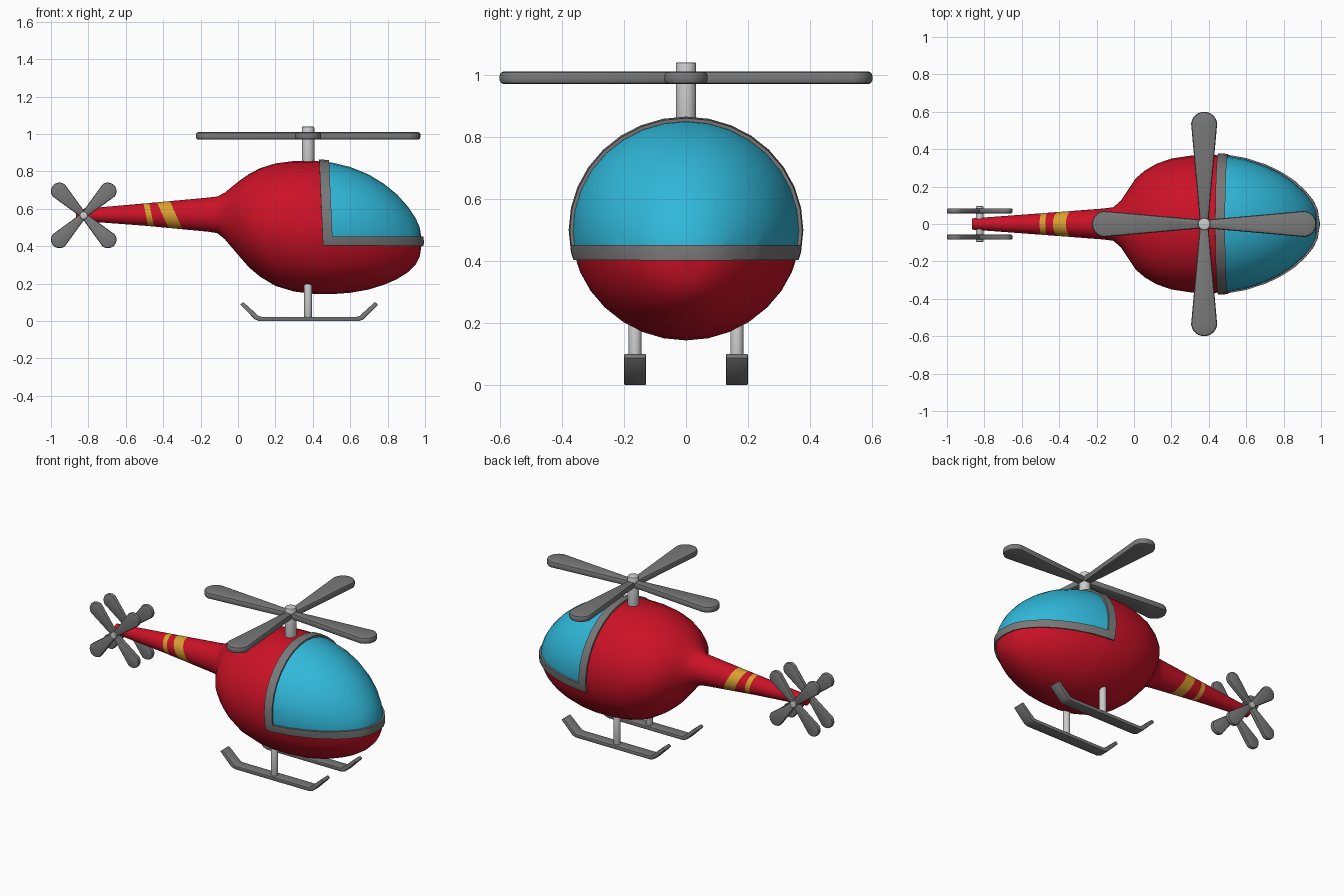
import bpy, bmesh, math
from mathutils import Vector, Matrix

if "Cube" in bpy.data.objects:
    bpy.data.objects.remove(bpy.data.objects["Cube"])


def material(name, rgb):
    m = bpy.data.materials.new(name)
    m.diffuse_color = (*rgb, 1)
    m.use_nodes = True
    m.node_tree.nodes["Principled BSDF"].inputs["Base Color"].default_value = m.diffuse_color
    return m


RED = material("red paint", (0.60, 0.006, 0.02))
BLUE = material("blue glass", (0.03, 0.48, 0.70))
YELLOW = material("yellow stripe", (0.70, 0.35, 0.03))
GREY = material("dark grey", (0.19, 0.19, 0.19))
SILVER = material("light grey", (0.60, 0.60, 0.60))


def finish(name, bm, mats, angle=35):
    me = bpy.data.meshes.new(name)
    bm.to_mesh(me)
    bm.free()
    for m in mats:
        me.materials.append(m)
    me.shade_smooth()
    me.set_sharp_from_angle(angle=math.radians(angle))
    ob = bpy.data.objects.new(name, me)
    bpy.context.collection.objects.link(ob)
    return ob


def soften(bm, width):
    bm.normal_update()
    edges = [e for e in bm.edges if e.calc_face_angle(0) > 0.6]
    bmesh.ops.bevel(bm, geom=edges, offset=width, segments=2, profile=0.5,
                    affect='EDGES', clamp_overlap=True)


def prism(outline, thick):
    """Slab with the outline in XY, centred on z = 0."""
    bm = bmesh.new()
    f = bm.faces.new([bm.verts.new((x, y, -thick / 2)) for x, y in outline])
    new = bmesh.ops.extrude_face_region(bm, geom=[f], use_keep_orig=True)["geom"]
    bmesh.ops.translate(bm, vec=(0, 0, thick),
                        verts=[v for v in new if isinstance(v, bmesh.types.BMVert)])
    bmesh.ops.recalc_face_normals(bm, faces=bm.faces)
    return bm


def rotor(name, length, root, tip, thick, bevel, turn, place):
    """Four paddle blades around z, then moved by a matrix."""
    arc = [math.radians(a) for a in range(-84, 85, 14)]
    outline = [(0, -root)] + [(length - tip + tip * math.cos(a), tip * math.sin(a))
                              for a in arc] + [(0, root)]
    total = bmesh.new()
    for i in range(4):
        bm = prism(outline, thick)
        soften(bm, bevel)
        bm.transform(place @ Matrix.Rotation(turn + i * math.pi / 2, 4, 'Z'))
        tmp = bpy.data.meshes.new("tmp")
        bm.to_mesh(tmp)
        bm.free()
        total.from_mesh(tmp)
        bpy.data.meshes.remove(tmp)
    return finish(name, total, [GREY])


def rod(name, r, depth, place, mat):
    bm = bmesh.new()
    bmesh.ops.create_cone(bm, cap_ends=True, segments=24, radius1=r, radius2=r, depth=depth)
    soften(bm, r * 0.2)
    bm.transform(place)
    return finish(name, bm, [mat])


# Fuselage and tail boom: rings of (x, top z, bottom z, half width)
RINGS = [(-.865, .597, .537, .03), (-.5, .629, .51, .057), (-.16, .660, .478, .083),
         (-.11, .666, .470, .09), (-.07, .687, .437, .125), (-.03, .72, .39, .185),
         (.01, .752, .343, .245), (.06, .787, .286, .287), (.12, .818, .236, .322),
         (.2, .843, .188, .35), (.3, .856, .158, .365), (.4, .857, .146, .37),
         (.5, .848, .144, .364), (.6, .824, .151, .345), (.7, .783, .169, .311),
         (.78, .734, .194, .272), (.85, .677, .224, .225), (.91, .61, .262, .17),
         (.95, .55, .302, .12), (.972, .5, .345, .075)]
SEG = 32
bm = bmesh.new()
rows = []
for x, top, bot, w in RINGS:
    rows.append([bm.verts.new((x, w * math.cos(2 * math.pi * i / SEG),
                               (top + bot) / 2 + (top - bot) / 2 * math.sin(2 * math.pi * i / SEG)))
                 for i in range(SEG)])
for a, b in zip(rows, rows[1:]):
    for i in range(SEG):
        j = (i + 1) % SEG
        bm.faces.new((a[i], a[j], b[j], b[i]))
bm.faces.new(rows[0])
nose = bm.verts.new((.984, 0, .425))
for i in range(SEG):
    bm.faces.new((rows[-1][i], rows[-1][(i + 1) % SEG], nose))
bmesh.ops.recalc_face_normals(bm, faces=bm.faces)


def cut(co, no, test):
    fs = [f for f in bm.faces if test(f.calc_center_median())]
    geom = fs + list({e for f in fs for e in f.edges}) + list({v for f in fs for v in f.verts})
    bmesh.ops.bisect_plane(bm, geom=geom, dist=1e-4, plane_co=co, plane_no=no)


# Cut lines: (x at z = 0.565, slant) for stripes and the canopy frame
STRIPES = [(-.492, -.461, .2), (-.402, -.33, .45)]
FX1, FX2, FS = .447, .499, .045
FZ1, FZ2 = .405, .452


def along(c, slant):
    return c.x + slant * (c.z - .565)


for x1, x2, s in STRIPES:
    for x in (x1, x2):
        cut((x, 0, .565), (1, 0, s), lambda c: c.x < -.1)
for x in (FX1, FX2):
    cut((x, 0, .565), (1, 0, FS), lambda c: c.x > .2)
for z in (FZ1, FZ2):
    cut((0, 0, z), (0, 0, 1), lambda c: along(c, FS) > FX1)


def is_glass(c):
    return along(c, FS) > FX2 and c.z > FZ2


def is_frame(c):
    return along(c, FS) > FX1 and c.z > FZ1 and not is_glass(c)


for f in bm.faces:
    c = f.calc_center_median()
    if is_glass(c):
        f.material_index = 1
    elif any(x1 < along(c, s) < x2 for x1, x2, s in STRIPES):
        f.material_index = 2

# Canopy frame: the frame faces thickened outwards
fr = bm.copy()
bmesh.ops.delete(fr, geom=[f for f in fr.faces if not is_frame(f.calc_center_median())],
                 context='FACES')
new = bmesh.ops.extrude_face_region(fr, geom=fr.faces[:], use_keep_orig=True)["geom"]
for v in new:
    if isinstance(v, bmesh.types.BMVert):
        d = v.co - Vector((.42, 0, .47))
        v.co += Vector((d.x / .57 ** 2, d.y / .36 ** 2, d.z / .36 ** 2)).normalized() * .011
bmesh.ops.recalc_face_normals(fr, faces=fr.faces)
for f in fr.faces:
    f.material_index = 0
finish("canopy_frame", fr, [GREY], 40)
finish("fuselage", bm, [RED, BLUE, YELLOW], 50)

# Main rotor and mast
CX = .375
rotor("main_rotor", .6, .022, .07, .04, .012, 0, Matrix.Translation((CX, 0, .99)))
rod("rotor_mast", .033, .26, Matrix.Translation((CX, 0, .91)), SILVER)

# Twin tail rotors on one axle
TURN = Matrix.Rotation(math.pi / 2, 4, 'X')
for side, y in (("front", -.07), ("back", .07)):
    rotor(side + "_tail_rotor", .229, .016, .046, .028, .008, math.pi / 4,
          Matrix.Translation((-.825, y, .565)) @ TURN)
rod("tail_axle", .021, .19, Matrix.Translation((-.825, 0, .565)) @ TURN, SILVER)

# Landing skids and struts
half = [(.0, 0), (.265, 0), (.29, .009), (.368, .088), (.352, .102), (.27, .027), (.255, .023)]
outline = half[1:] + [(-x, z) for x, z in reversed(half[1:])]
for side, y in (("front", -.164), ("back", .164)):
    bm = prism(outline, .07)
    soften(bm, .004)
    bm.transform(Matrix.Translation((CX + .005, y, 0)) @ TURN)
    finish(side + "_skid", bm, [GREY])
    rod(side + "_strut", .021, .2, Matrix.Translation((CX, y, .115)), SILVER)
